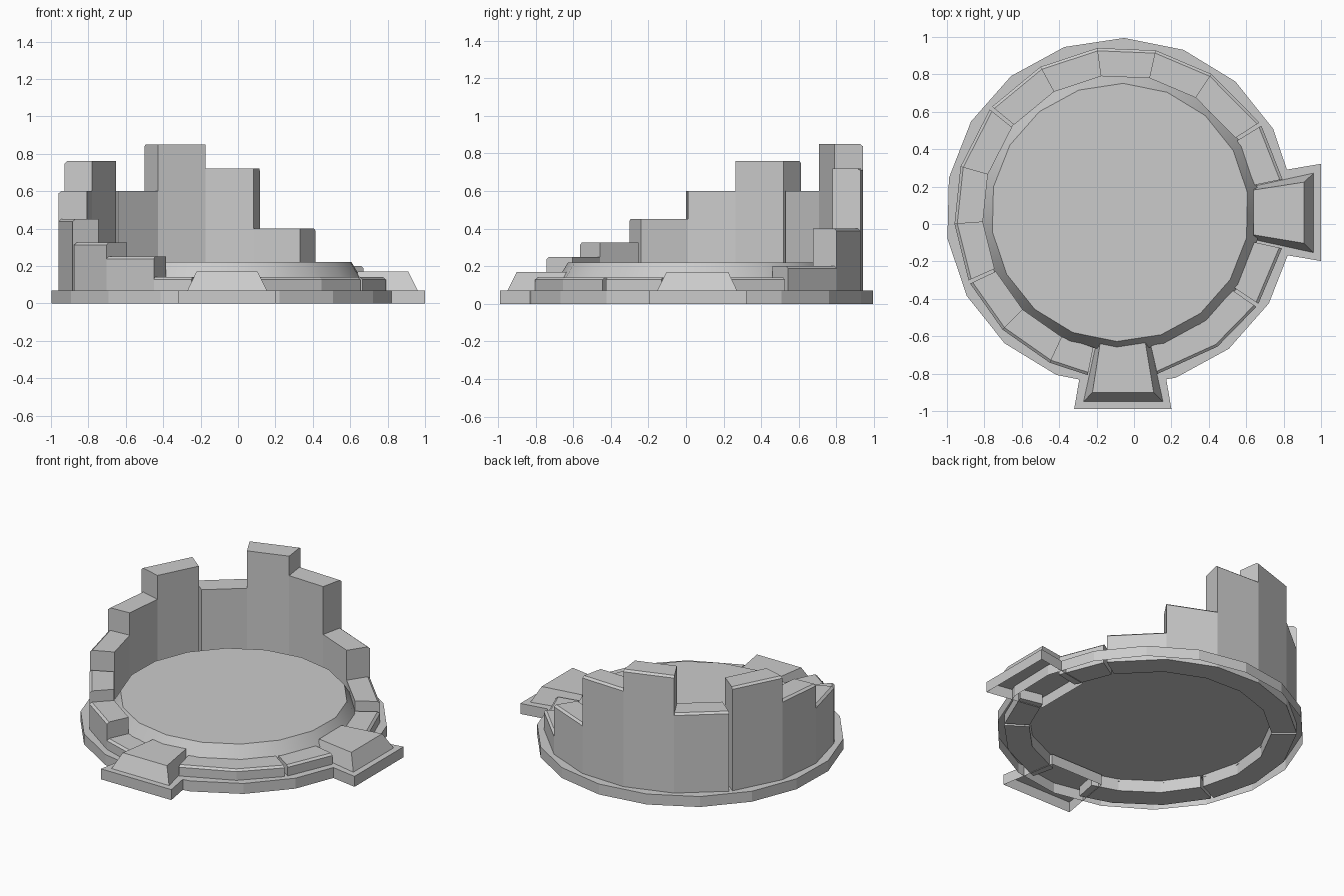
import bpy, bmesh
from math import cos, sin, radians

if "Cube" in bpy.data.objects:
    bpy.data.objects.remove(bpy.data.objects["Cube"])

CX, CY = -0.075, 0.062      # centre of the round structure
RING = [8.6 + 20 * k for k in range(18)]      # 18-sided rings


def polar(r, deg, z):
    a = radians(deg)
    return (CX + r * cos(a), CY + r * sin(a), z)


def loft(name, rings, cap_start=True, cap_end=True):
    """Skin equal-length rings, optionally capping the ends."""
    n = len(rings[0])
    verts = [v for ring in rings for v in ring]
    faces = [[k * n + i, k * n + (i + 1) % n, (k + 1) * n + (i + 1) % n, (k + 1) * n + i]
             for k in range(len(rings) - 1) for i in range(n)]
    if cap_start:
        faces.append(list(range(n)))
    if cap_end:
        faces.append(list(range((len(rings) - 1) * n, len(rings) * n)))
    me = bpy.data.meshes.new(name)
    me.from_pydata(verts, [], faces)
    bm = bmesh.new()
    bm.from_mesh(me)
    bmesh.ops.recalc_face_normals(bm, faces=bm.faces)
    bm.to_mesh(me)
    bm.free()
    ob = bpy.data.objects.new(name, me)
    bpy.context.collection.objects.link(ob)
    return ob


def round_loft(name, profile, **kw):
    return loft(name, [[polar(r, a, z) for a in RING] for r, z in profile], **kw)


# Foundation: open-bottomed skirt with a flat lip running under the wall
round_loft("foundation", ((0.933, 0), (0.933, 0.07), (0.74, 0.07)),
           cap_start=False, cap_end=False)

# Raised round floor with sloped rim
floor = round_loft("floor", ((0.75, 0.085), (0.75, 0.12), (0.69, 0.22)))
bpy.context.view_layer.objects.active = floor
floor.select_set(True)
bpy.ops.object.shade_smooth_by_angle(angle=radians(25))


# Ruined ring wall: straight blocks given as (angles, height)
def wall_block(i, angles, h):
    profile = [(0.735, 0.005), (0.887, 0.005), (0.887, h - 0.012), (0.872, h), (0.735, h)]
    loft(f"wall_block_{i:02d}", [[polar(r, a, z) for r, z in profile] for a in angles])


blocks = [((11.5, 31.5), 0.14), ((32.8, 56.5), 0.20), ((56.5, 77.5), 0.40),
          ((77.5, 97.8), 0.72), ((97.8, 118.7), 0.85), ((118.7, 140.4), 0.60),
          ((141.7, 164), 0.76), ((164, 184), 0.60), ((184, 204.2), 0.45),
          ((205.4, 225), 0.325), ((225, 245), 0.25), ((245, 258.8), 0.14),
          ((283, 306, 325.3), 0.14), ((326.6, 347.5), 0.14)]
for i, (angles, h) in enumerate(blocks):
    wall_block(i, angles, h)


# Two entrances: hollow landing plus tapered ramp slab, right one mirrored from front
def quad(y, x0, x1, y_in, x2, x3, z):
    return [(x0, y, z), (x1, y, z), (x3, y_in, z), (x2, y_in, z)]


def mirrored(ring):
    return [(0.01 - y, -x + 0.002, z) for x, y, z in ring]


landing = [quad(-0.99, -0.32, 0.20, -0.61, -0.255, 0.135, z) for z in (0, 0.07)]
ramp = [quad(-0.95, -0.27, 0.155, -0.63, -0.20, 0.085, 0.07),
        quad(-0.90, -0.222, 0.105, -0.63, -0.18, 0.06, 0.17)]
for name, rings in (("landing", landing), ("ramp", ramp)):
    loft("front_" + name, rings, cap_start=False)
    loft("right_" + name, [mirrored(r) for r in rings], cap_start=False)
